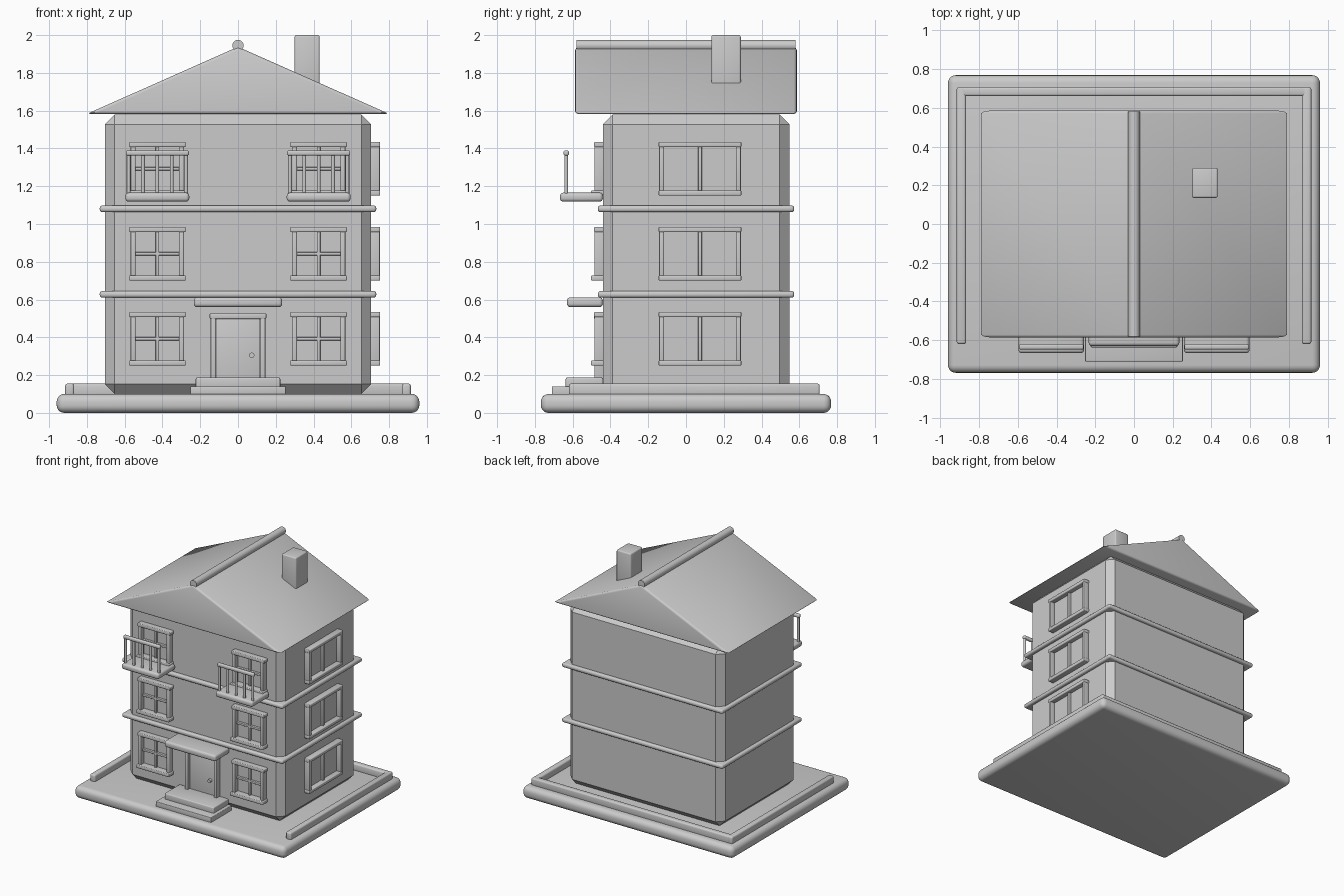
import bpy, bmesh, math

if "Cube" in bpy.data.objects:
    bpy.data.objects.remove(bpy.data.objects["Cube"])

grey = bpy.data.materials.new("plain grey")
grey.diffuse_color = (0.6, 0.6, 0.6, 1)
grey.use_nodes = True
grey.node_tree.nodes["Principled BSDF"].inputs["Base Color"].default_value = grey.diffuse_color


def finish(obj, bevel=0.0, segments=3):
    """Apply the shared material, an edge bevel and smooth shading."""
    obj.data.materials.append(grey)
    bpy.ops.object.select_all(action='DESELECT')
    bpy.context.view_layer.objects.active = obj
    obj.select_set(True)
    if bevel:
        mod = obj.modifiers.new("Bevel", 'BEVEL')
        mod.width, mod.segments = bevel, segments
        mod.limit_method = 'ANGLE'
        bpy.ops.object.modifier_apply(modifier=mod.name)
    if segments > 1:
        bpy.ops.object.shade_smooth_by_angle(angle=math.radians(35))
    return obj


def box(name, x, y, z, bevel=0.006, segments=3):
    """Box given by its (min, max) extent on each axis."""
    mesh = bpy.data.meshes.new(name)
    bm = bmesh.new()
    bmesh.ops.create_cube(bm, size=1)
    for v in bm.verts:
        v.co = [r[0] + (c + 0.5) * (r[1] - r[0]) for c, r in zip(v.co, (x, y, z))]
    bm.to_mesh(mesh)
    bm.free()
    obj = bpy.data.objects.new(name, mesh)
    bpy.context.collection.objects.link(obj)
    return finish(obj, bevel, segments)


def rod(name, center, radius, length, axis):
    rot = {'x': (0, math.pi / 2, 0), 'y': (math.pi / 2, 0, 0), 'z': (0, 0, 0)}[axis]
    bpy.ops.mesh.primitive_cylinder_add(vertices=20, radius=radius, depth=length,
                                        location=center, rotation=rot)
    obj = bpy.context.object
    obj.name = name
    return finish(obj)


FRONT, SIDE = -0.44, 0.705      # wall planes
STOREYS = (0.25, 0.70, 1.15)    # window sill heights
WIN_H = 0.285

# Ground slab and low garden kerb on three sides
box("ground_slab", (-0.96, 0.96), (-0.768, 0.768), (0.0, 0.10), 0.04, 5)
for s in (-1, 1):
    a, b = sorted((s * 0.867, s * 0.915))
    box("side_kerb", (a, b), (-0.62, 0.708), (0.09, 0.155), 0.012)
box("back_kerb", (-0.915, 0.915), (0.66, 0.708), (0.09, 0.155), 0.012)

# Chamfered house body and floor bands
box("house_body", (-SIDE, SIDE), (FRONT, 0.548), (0.10, 1.58), 0.052, 1)
for z in (0.61, 1.063):
    box("floor_band", (-0.732, 0.732), (-0.467, 0.573), (z, z + 0.035), 0.014)

# Gable roof: extruded triangle with softened edges
mesh = bpy.data.meshes.new("roof")
bm = bmesh.new()
tri = [bm.verts.new((x, -0.587, z)) for x, z in ((-0.80, 1.583), (0.80, 1.583), (0, 1.938))]
face = bm.faces.new(tri)
ext = bmesh.ops.extrude_face_region(bm, geom=[face])
for v in ext["geom"]:
    if isinstance(v, bmesh.types.BMVert):
        v.co.y = 0.587
bmesh.ops.recalc_face_normals(bm, faces=bm.faces)
bm.to_mesh(mesh)
bm.free()
roof = bpy.data.objects.new("roof", mesh)
bpy.context.collection.objects.link(roof)
finish(roof, 0.016, 3)
rod("ridge_cap", (0, 0, 1.945), 0.03, 1.16, 'y')
box("chimney", (0.30, 0.432), (0.135, 0.29), (1.68, 2.0), 0.01)


def front_window(cx, z):
    top, mid = z + WIN_H, z + WIN_H / 2
    box("window_head", (cx - 0.15, cx + 0.15), (-0.487, FRONT + 0.01), (top - 0.028, top))
    box("window_sill", (cx - 0.15, cx + 0.15), (-0.503, FRONT + 0.01), (z, z + 0.028))
    for s in (-1, 1):
        p = cx + s * 0.128
        box("window_jamb", (p - 0.013, p + 0.013), (-0.485, FRONT + 0.01), (z + 0.01, top - 0.01))
    box("window_pane", (cx - 0.125, cx + 0.125), (FRONT - 0.006, FRONT + 0.003),
        (z + 0.02, top - 0.02), 0)
    box("window_bar", (cx - 0.009, cx + 0.009), (-0.465, FRONT), (z + 0.02, top - 0.02), 0.003)
    box("window_bar", (cx - 0.118, cx + 0.118), (-0.465, FRONT), (mid - 0.009, mid + 0.009), 0.003)


def side_window(z):
    y0, y1, cy, top = -0.145, 0.293, 0.074, z + WIN_H
    for zz in (z, top - 0.028):
        box("side_window_rail", (SIDE - 0.01, 0.753), (y0, y1), (zz, zz + 0.028))
    for p in (y0 + 0.016, y1 - 0.016):
        box("side_window_jamb", (SIDE - 0.01, 0.751), (p - 0.013, p + 0.013), (z + 0.01, top - 0.01))
    box("side_window_pane", (SIDE - 0.003, SIDE + 0.006), (y0 + 0.02, y1 - 0.02),
        (z + 0.02, top - 0.02), 0)
    box("side_window_bar", (SIDE, 0.73), (cy - 0.01, cy + 0.01), (z + 0.02, top - 0.02), 0.003)


# Windows on the front and right walls
for z in STOREYS:
    side_window(z)
    for s in (-1, 1):
        front_window(s * 0.427, z)

# Balconies on the top storey
for s in (-1, 1):
    cx = s * 0.427
    box("balcony_floor", (cx - 0.169, cx + 0.169), (-0.667, FRONT), (1.118, 1.166), 0.018, 4)
    box("balcony_rail", (cx - 0.167, cx + 0.167), (-0.648, -0.62), (1.362, 1.39), 0.009)
    for i in range(5):
        rod("balcony_post", (cx + (i - 2) * 0.076, -0.634, 1.265), 0.01, 0.21, 'z')

# Doorway, canopy and steps
box("door_head", (-0.15, 0.15), (-0.487, FRONT + 0.01), (0.497, 0.527))
for s in (-1, 1):
    box("door_jamb", (s * 0.131 - 0.014, s * 0.131 + 0.014), (-0.485, FRONT + 0.01), (0.13, 0.515))
box("door", (-0.117, 0.117), (-0.46, FRONT + 0.01), (0.13, 0.497))
rod("door_knob", (0.073, -0.468, 0.305), 0.014, 0.03, 'y')
box("door_canopy", (-0.234, 0.234), (-0.63, FRONT), (0.56, 0.612), 0.018, 4)
box("upper_step", (-0.224, 0.224), (-0.637, FRONT), (0.13, 0.187), 0.008)
box("lower_step", (-0.252, 0.252), (-0.71, FRONT), (0.095, 0.14), 0.005)
